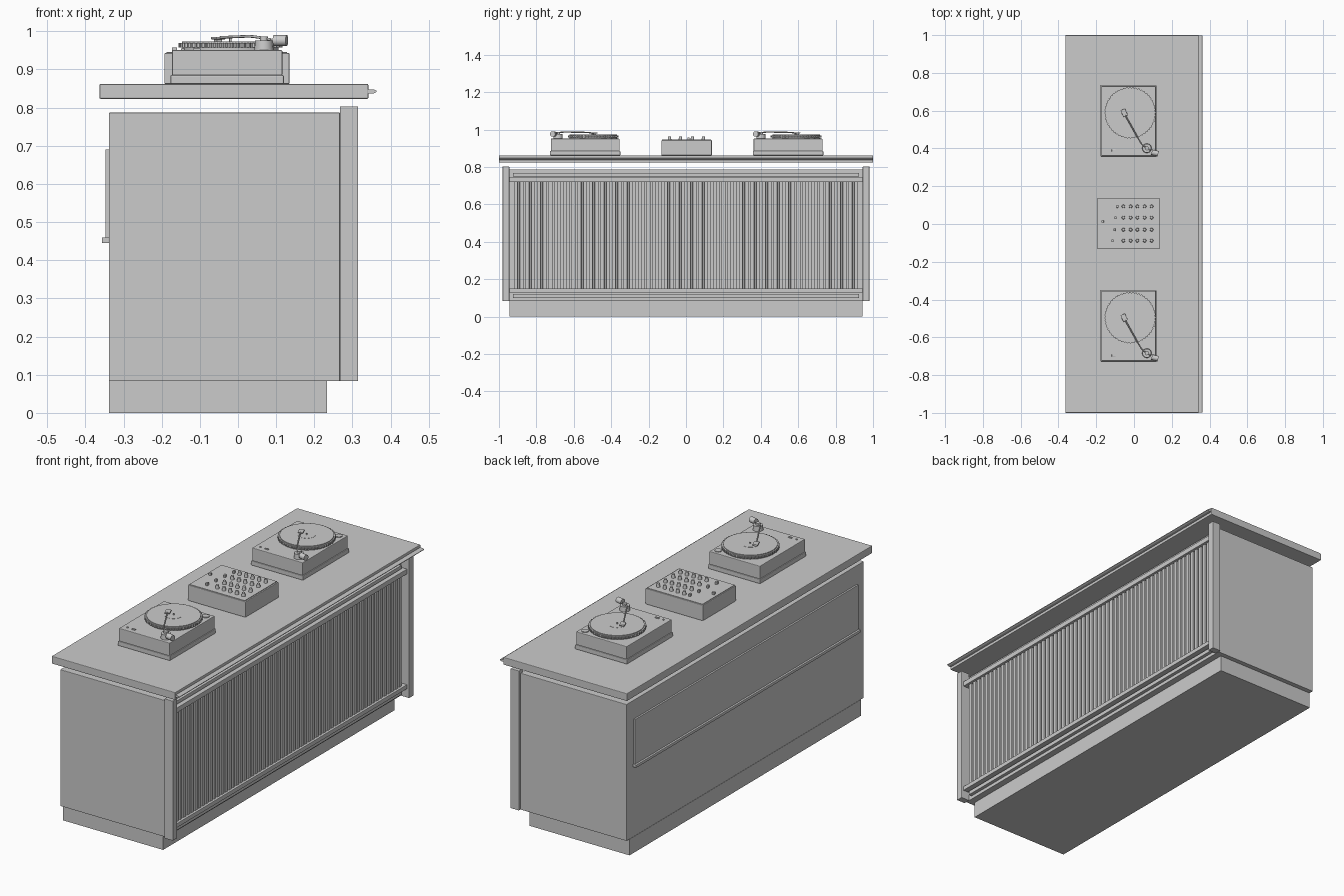
import bpy, bmesh
from math import pi, cos, sin
from mathutils import Vector, Matrix

if "Cube" in bpy.data.objects:
    bpy.data.objects.remove(bpy.data.objects["Cube"])


def finish(name, bm, bevel=0, smooth=False):
    bmesh.ops.recalc_face_normals(bm, faces=bm.faces)
    me = bpy.data.meshes.new(name)
    bm.to_mesh(me)
    bm.free()
    ob = bpy.data.objects.new(name, me)
    bpy.context.collection.objects.link(ob)
    if bevel:
        mod = ob.modifiers.new("bevel", 'BEVEL')
        mod.width, mod.segments = bevel, 2
    if smooth:
        bpy.ops.object.select_all(action='DESELECT')
        ob.select_set(True)
        bpy.context.view_layer.objects.active = ob
        bpy.ops.object.shade_smooth_by_angle(angle=0.6)
    return ob


def add_box(bm, x, y, z):
    """Add a box given as (min, max) pairs."""
    size = Matrix.Diagonal((x[1] - x[0], y[1] - y[0], z[1] - z[0], 1))
    mid = Matrix.Translation((sum(x) / 2, sum(y) / 2, sum(z) / 2))
    bmesh.ops.create_cube(bm, size=1, matrix=mid @ size)


def box(name, x, y, z, bevel=0):
    bm = bmesh.new()
    add_box(bm, x, y, z)
    return finish(name, bm, bevel)


def add_cyl(bm, a, b, r1, r2=None, seg=20):
    """Add a cylinder or cone running from point a to point b."""
    a, b = Vector(a), Vector(b)
    rot = (b - a).to_track_quat('Z', 'Y').to_matrix().to_4x4()
    bmesh.ops.create_cone(bm, cap_ends=True, segments=seg, radius1=r1,
                          radius2=r1 if r2 is None else r2, depth=(b - a).length,
                          matrix=Matrix.Translation((a + b) / 2) @ rot)


def cyl(name, a, b, r1, r2=None, seg=20):
    bm = bmesh.new()
    add_cyl(bm, a, b, r1, r2, seg)
    return finish(name, bm, 0, True)


def prism(name, pts, axis):
    """Extrude a closed outline of 3D points along an axis vector."""
    bm = bmesh.new()
    face = bm.faces.new([bm.verts.new(p) for p in pts])
    ext = bmesh.ops.extrude_face_region(bm, geom=[face])
    bmesh.ops.translate(bm, vec=axis, verts=[v for v in ext['geom'] if isinstance(v, bmesh.types.BMVert)])
    # the seed face is kept by the extrusion and closes the prism
    return finish(name, bm)


# Cabinet
box("plinth", (-.338, .233), (-.943, .943), (0, .083))
box("cabinet", (-.338, .267), (-.967, .967), (.083, .787), .002)
for s, label in ((-1, "left"), (1, "right")):
    box(label + "_front_post", (.267, .315), sorted((s * .945, s * .98)), (.083, .803), .002)

# Countertop with a thin tapered light strip along its front edge
box("countertop", (-.363, .3415), (-1, 1), (.823, .862), .003)
prism("edge_strip", [(.340, -.998, .837), (.355, -.998, .837), (.363, -.998, .841),
                     (.363, -.998, .844), (.355, -.998, .848), (.340, -.998, .848)], (0, 1.996, 0))

# Slatted front between rails
N, HALF = 60, .925
pitch = 2 * HALF / N
bm = bmesh.new()
for i in range(N):
    y = -HALF + (i + .5) * pitch
    add_box(bm, (.266, .291), (y - .0105, y + .0105), (.14, .725))
finish("front_slats", bm, .003)
for label, z in (("upper", (.720, .746)), ("lower", (.128, .150))):
    box(label + "_rail", (.266, .303), (-.946, .946), z, .002)
for label, z in (("upper", (.749, .768)), ("lower", (.100, .121))):
    box(label + "_light_bar", (.266, .285), (-.926, .926), z, .002)

# Rear panel with a ledge below it
box("rear_panel", (-.347, -.337), (-.91, .91), (.459, .69), .001)
box("rear_ledge", (-.357, -.337), (-.915, .915), (.445, .460), .002)

# Mixer with a grid of knobs and staggered faders
MZ = .946
box("mixer_body", (-.193, .135), (-.132, .138), (.862, MZ - .003), .003)
box("mixer_faceplate", (-.188, .128), (-.128, .134), (MZ - .005, MZ), 0)
bm = bmesh.new()
rows = (.093, .034, -.030, -.088)
for y in rows:
    for x in (-.056, -.018, .018, .056, .093):
        add_cyl(bm, (x, y, MZ - .001), (x, y, MZ + .018), .0095, .0075, 16)
finish("mixer_knobs", bm, 0, True)
bm = bmesh.new()
for x, y in zip((-.088, -.098, -.104, -.114), rows):
    add_box(bm, (x - .005, x + .005), (y - .007, y + .007), (MZ - .001, MZ + .014))
add_box(bm, (-.173, -.160), (.007, .019), (MZ - .001, MZ + .012))
finish("mixer_faders", bm, .001)


def turntable(prefix, cy):
    def n(part):
        return prefix + "_" + part
    px, py = -.020, cy + .043          # platter centre
    top = .951
    box(n("deck_base"), (-.177, .120), (cy - .188, cy + .188), (.862, .885), .003)
    box(n("deck_body"), (-.173, .116), (cy - .184, cy + .184), (.884, top), .003)
    # Platter with a toothed rim, record, label and spindle
    cyl(n("platter_foot"), (px, py, top - .002), (px, py, .960), .126, seg=64)
    teeth = 52
    ring = []
    for k in range(teeth * 4):
        a = 2 * pi * k / (teeth * 4)
        r = .136 if k % 4 < 2 else .132
        ring.append((px + r * cos(a), py + r * sin(a), .957))
    prism(n("platter"), ring, (0, 0, .012))
    cyl(n("record"), (px, py, .968), (px, py, .973), .127, seg=64)
    cyl(n("record_label"), (px, py, .972), (px, py, .9738), .042, seg=40)
    cyl(n("spindle"), (px, py, .972), (px, py, .981), .003, seg=12)
    # Tonearm base, pivot, bent tube, headshell and counterweight
    ax, ay = .068, cy - .145
    cyl(n("arm_base"), (ax, ay, top - .002), (ax, ay, .976), .025, .023, 32)
    cyl(n("arm_pivot"), (ax, ay, .975), (ax, ay, .986), .011, seg=20)
    path = [(ax + .018, ay - .010, .978), (ax, ay, .982), (ax - .026, ay + .020, .986),
            (ax - .040, ay + .042, .987), (-.046, py - .014, .984)]
    cu = bpy.data.curves.new(n("arm_tube"), 'CURVE')
    cu.dimensions, cu.bevel_depth, cu.bevel_resolution = '3D', .0035, 2
    cu.use_fill_caps = True
    sp = cu.splines.new('POLY')
    sp.points.add(len(path) - 1)
    for p, c in zip(sp.points, path):
        p.co = (*c, 1)
    bpy.context.collection.objects.link(bpy.data.objects.new(n("arm_tube"), cu))
    head = box(n("headshell"), (-.013, .013), (-.019, .019), (-.003, .003), .002)
    head.location = (-.052, py, .982)
    head.rotation_euler = (0, 0, .42)
    cart = box(n("cartridge"), (-.007, .007), (-.010, .010), (-.007, .002), 0)
    cart.location = (-.053, py + .003, .979)
    cart.rotation_euler = (0, 0, .42)
    cyl(n("counterweight"), (.094, cy - .166, .976), (.128, cy - .174, .976), .0145, seg=24)
    # Deck controls
    cyl(n("start_button"), (-.144, cy - .157, top - .002), (-.144, cy - .157, top + .004), .005, seg=16)
    box(n("speed_buttons"), (-.118, -.098), (cy - .162, cy - .152), (top - .002, top + .004), .001)
    cyl(n("pitch_dial"), (.085, cy + .155, top - .002), (.085, cy + .155, top + .004), .017, seg=28)


turntable("left", -.539)
turntable("right", .546)
